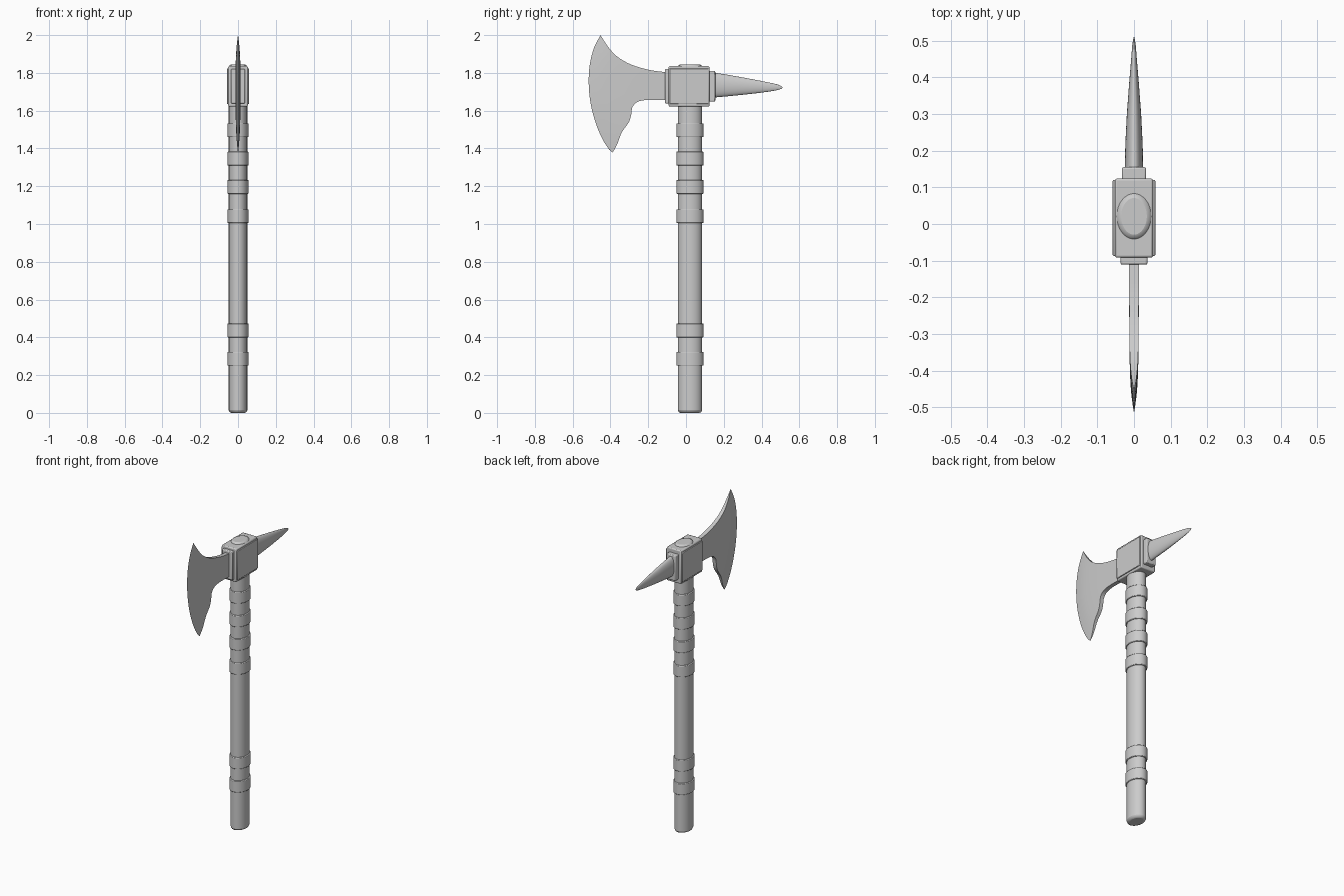
import bpy, bmesh, math
from mathutils import Vector

if "Cube" in bpy.data.objects:
    bpy.data.objects.remove(bpy.data.objects["Cube"])

CY = 0.021  # handle axis in y


def finish(ob, bevel=0.0, segs=2):
    if bevel:
        m = ob.modifiers.new("bevel", 'BEVEL')
        m.width, m.segments, m.limit_method = bevel, segs, 'ANGLE'
    bpy.ops.object.select_all(action='DESELECT')
    bpy.context.view_layer.objects.active = ob
    ob.select_set(True)
    bpy.ops.object.shade_smooth_by_angle(angle=math.radians(35))
    return ob


def mesh_object(name, bm):
    bmesh.ops.recalc_face_normals(bm, faces=bm.faces)
    me = bpy.data.meshes.new(name)
    bm.to_mesh(me)
    bm.free()
    ob = bpy.data.objects.new(name, me)
    bpy.context.collection.objects.link(ob)
    return ob


def oval_post(name, rx, ry, z0, z1, bevel):
    bpy.ops.mesh.primitive_cylinder_add(vertices=48, radius=1, depth=1,
                                        location=(0, CY, (z0 + z1) / 2))
    ob = bpy.context.object
    ob.name = name
    ob.scale = (rx, ry, z1 - z0)
    bpy.ops.object.transform_apply(location=False, rotation=False, scale=True)
    return finish(ob, bevel)


def box(name, x, y, z, bevel):
    lo, hi = zip(x, y, z)
    bpy.ops.mesh.primitive_cube_add(size=1, location=[(a + b) / 2 for a, b in zip(lo, hi)])
    ob = bpy.context.object
    ob.name = name
    ob.scale = [b - a for a, b in zip(lo, hi)]
    bpy.ops.object.transform_apply(location=False, rotation=False, scale=True)
    return finish(ob, bevel)


def spline(pts, n):
    """Smooth curve through pts, resampled to n+1 evenly spaced points."""
    p = [Vector(q) for q in pts]
    p = [2 * p[0] - p[1]] + p + [2 * p[-1] - p[-2]]
    dense = []
    for a, b, c, d in zip(p, p[1:], p[2:], p[3:]):
        for k in range(20):
            t = k / 20
            dense.append(0.5 * (2 * b + (c - a) * t + (2 * a - 5 * b + 4 * c - d) * t ** 2
                                + (3 * b - a - 3 * c + d) * t ** 3))
    dense.append(p[-2])
    dist = [0]
    for a, b in zip(dense, dense[1:]):
        dist.append(dist[-1] + (b - a).length)
    out, j = [], 0
    for i in range(n + 1):
        s = dist[-1] * i / n
        while j < len(dist) - 2 and dist[j + 1] < s:
            j += 1
        out.append(dense[j].lerp(dense[j + 1], (s - dist[j]) / (dist[j + 1] - dist[j])))
    return out


# Handle and grip bands
oval_post("handle", 0.049, 0.064, 0, 1.845, 0.014)
for i, z in enumerate((0.25, 0.40, 1.005, 1.16, 1.31, 1.46)):
    oval_post(f"grip_band_{i + 1}", 0.056, 0.072, z, z + 0.073, 0.003)

# Head socket with side plates and collars
box("head_block", (-0.052, 0.052), (-0.092, 0.124), (1.622, 1.836), 0.006)
for name, s in (("side_plate_left", -1), ("side_plate_right", 1)):
    box(name, sorted((s * 0.045, s * 0.058)), (-0.087, 0.12), (1.635, 1.823), 0.003)
box("blade_collar", (-0.037, 0.037), (-0.111, -0.08), (1.638, 1.82), 0.005)
box("spike_collar", (-0.033, 0.033), (0.11, 0.155), (1.648, 1.81), 0.005)

# Blade: patch between neck, top, bottom and cutting edge, thinned to the edge
NU, NV = 28, 28
top = spline([(-0.10, 1.803), (-0.19, 1.815), (-0.285, 1.842), (-0.36, 1.883),
              (-0.41, 1.935), (-0.453, 2.0)], NU)
bottom = spline([(-0.10, 1.655), (-0.20, 1.657), (-0.255, 1.647), (-0.283, 1.62),
                 (-0.29, 1.58), (-0.302, 1.54), (-0.34, 1.485), (-0.365, 1.42),
                 (-0.389, 1.378)], NU)
edge = spline([(-0.389, 1.378), (-0.408, 1.395), (-0.445, 1.455), (-0.48, 1.54),
               (-0.505, 1.64), (-0.515, 1.74), (-0.51, 1.84), (-0.488, 1.93),
               (-0.453, 2.0)], NV)
neck = spline([bottom[0], top[0]], NV)
bm = bmesh.new()
sides = []
for s in (-1, 1):
    grid = []
    for i in range(NU + 1):
        u = i / NU
        row = []
        for j in range(NV + 1):
            v = j / NV
            p = (bottom[i] * (1 - v) + top[i] * v + neck[j] * (1 - u) + edge[j] * u
                 - (bottom[0] * (1 - v) + top[0] * v) * (1 - u)
                 - (bottom[NU] * (1 - v) + top[NU] * v) * u)
            row.append(bm.verts.new((s * 0.013 * (1 - u ** 4.5), p.x, p.y)))
        grid.append(row)
    for i in range(NU):
        for j in range(NV):
            bm.faces.new((grid[i][j], grid[i + 1][j], grid[i + 1][j + 1], grid[i][j + 1]))
    sides.append(grid)
a, b = sides
for i in range(NU):
    for j in (0, NV):
        bm.faces.new((a[i][j], a[i + 1][j], b[i + 1][j], b[i][j]))
for j in range(NV):
    bm.faces.new((a[0][j], a[0][j + 1], b[0][j + 1], b[0][j]))
bmesh.ops.remove_doubles(bm, verts=bm.verts, dist=1e-5)
finish(mesh_object("axe_blade", bm))

# Back spike: oval rings (y, centre z, half width, half height)
bm = bmesh.new()
rings = []
for y, zc, rx, rz in ((0.14, 1.736, 0.0255, 0.067), (0.22, 1.733, 0.0235, 0.057),
                      (0.30, 1.730, 0.0195, 0.046), (0.38, 1.727, 0.0135, 0.034),
                      (0.44, 1.725, 0.0085, 0.024), (0.485, 1.724, 0.005, 0.015),
                      (0.505, 1.723, 0.002, 0.007), (0.511, 1.722, 0.0005, 0.001)):
    rings.append([bm.verts.new((rx * math.cos(t), y, zc + rz * math.sin(t)))
                  for t in (math.tau * k / 32 for k in range(32))])
for r, q in zip(rings, rings[1:]):
    for k in range(32):
        n = (k + 1) % 32
        bm.faces.new((r[k], r[n], q[n], q[k]))
bm.faces.new(rings[0])
bm.faces.new(rings[-1])
finish(mesh_object("back_spike", bm))
